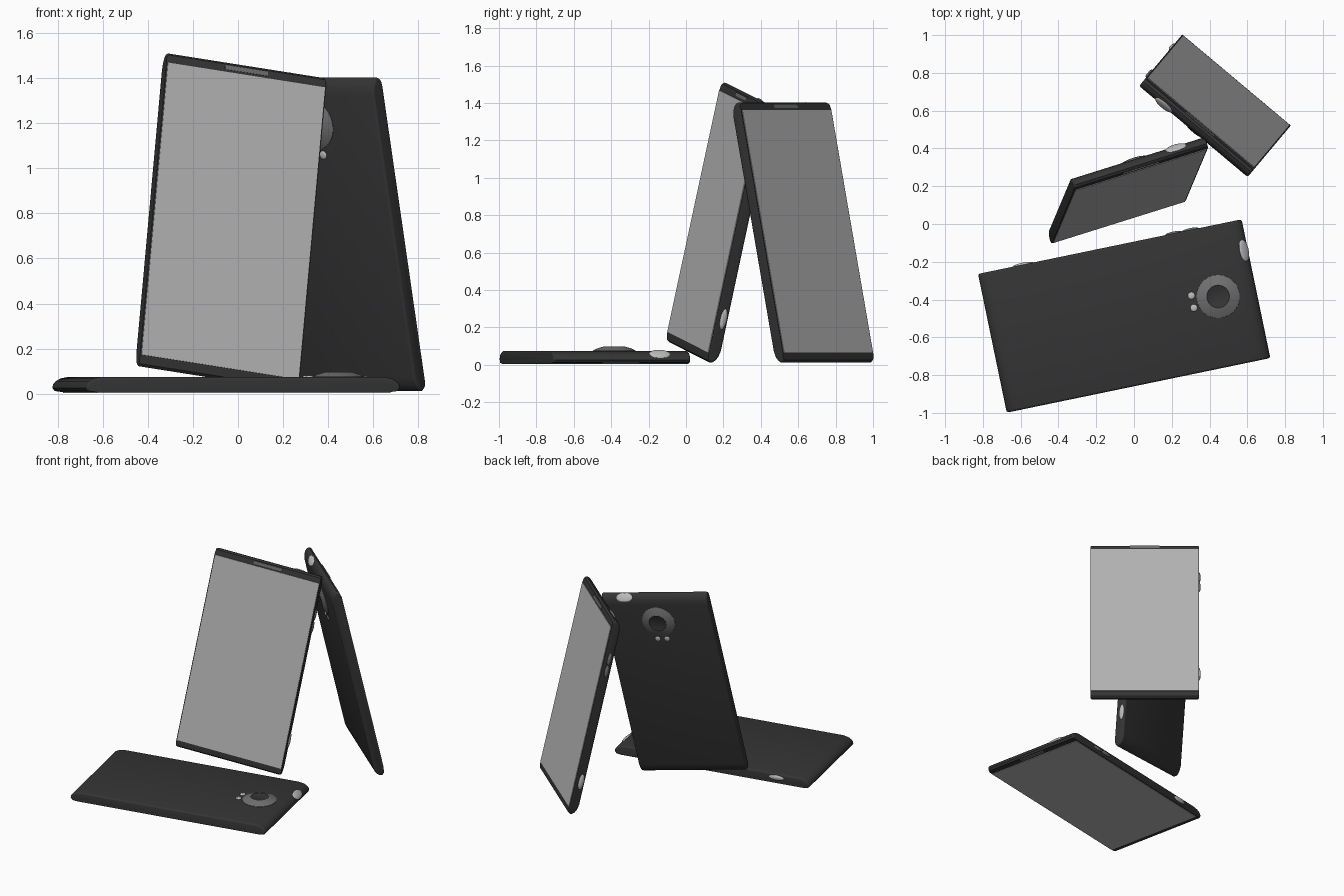
import bpy, bmesh, math
from mathutils import Matrix, Vector

if "Cube" in bpy.data.objects:
    bpy.data.objects.remove(bpy.data.objects["Cube"])


def material(name, v):
    m = bpy.data.materials.new(name)
    m.diffuse_color = (v, v, v, 1)
    m.use_nodes = True
    m.node_tree.nodes["Principled BSDF"].inputs["Base Color"].default_value = m.diffuse_color
    return m


BLACK = material("black_shell", 0.035)
SCREEN = material("grey_glass", 0.46)
RING = material("grey_metal", 0.16)
LIGHT = material("light_metal", 0.5)

W = 0.75  # phone width


def finish(bm, name, frame, *mats):
    bmesh.ops.recalc_face_normals(bm, faces=bm.faces)
    me = bpy.data.meshes.new(name)
    bm.to_mesh(me)
    bm.free()
    for m in mats:
        me.materials.append(m)
    ob = bpy.data.objects.new(name, me)
    bpy.context.collection.objects.link(ob)
    ob.matrix_world = frame
    bpy.context.view_layer.objects.active = ob
    bpy.ops.object.select_all(action='DESELECT')
    ob.select_set(True)
    bpy.ops.object.shade_smooth_by_angle(angle=math.radians(35))
    return ob


def plate(name, frame, mat, center, size):
    bm = bmesh.new()
    bmesh.ops.create_cube(bm, size=1, matrix=Matrix.Translation(center) @ Matrix.Diagonal((*size, 1)))
    return finish(bm, name, frame, mat)


def pebble(name, frame, mat, center, radii, tilt=0):
    bm = bmesh.new()
    m = Matrix.Translation(center) @ Matrix.Rotation(tilt, 4, 'X') @ Matrix.Diagonal((*radii, 1))
    bmesh.ops.create_uvsphere(bm, u_segments=20, v_segments=10, radius=1, matrix=m)
    return finish(bm, name, frame, mat)


def shell(name, frame):
    # side profile (length, depth) swept across the width, long edges softened
    half = [(0.667, 0), (0.703, 0.005), (0.7125, 0.018), (0.709, 0.034),
            (0.697, 0.048), (0.675, 0.060), (0.64, 0.067)]
    outline = half + [(-y, z) for y, z in reversed(half)]
    bm = bmesh.new()
    face = bm.faces.new([bm.verts.new((-W / 2, y, z)) for y, z in outline])
    ext = bmesh.ops.extrude_face_region(bm, geom=[face])
    moved = [v for v in ext["geom"] if isinstance(v, bmesh.types.BMVert)]
    bmesh.ops.translate(bm, verts=moved, vec=(W, 0, 0))
    rim = [e for e in bm.edges if abs(e.verts[0].co.x - e.verts[1].co.x) < 1e-6
           and max(v.co.z for v in e.verts) > 0.01]
    bmesh.ops.bevel(bm, geom=rim, offset=0.012, segments=3, profile=0.5, affect='EDGES',
                    clamp_overlap=True)
    return finish(bm, name, frame, BLACK)


def lathe(name, frame, center, profile, dark_inside):
    # domed disc made from stacked rings; the middle takes the second material
    n = 40
    bm = bmesh.new()
    rings = [[bm.verts.new((center[0] + r * math.cos(2 * math.pi * i / n),
                            center[1] + r * math.sin(2 * math.pi * i / n), center[2] + z))
              for i in range(n)] for r, z in profile]
    for a, b in zip(rings, rings[1:]):
        for i in range(n):
            f = bm.faces.new((a[i], a[(i + 1) % n], b[(i + 1) % n], b[i]))
            c = f.calc_center_median()
            f.material_index = int(math.hypot(c.x - center[0], c.y - center[1]) < dark_inside)
    bm.faces.new(rings[-1]).material_index = 1
    return finish(bm, name, frame, RING, BLACK)


def phone(label, center, up, back):
    # local frame: y runs to the top end, z out of the back, screen at z = 0
    y = Vector(up).normalized()
    z = Vector(back)
    z = (z - z.dot(y) * y).normalized()
    x = y.cross(z)
    frame = Matrix.Translation(center) @ Matrix((x, y, z)).transposed().to_4x4()

    shell(label + "_shell", frame)
    plate(label + "_screen", frame, SCREEN, (0, 0.002, -0.001), (W - 0.012, 1.33, 0.005))
    plate(label + "_earpiece", frame, RING, (0, 0.688, 0.003), (0.2, 0.02, 0.009))
    # camera dome and twin flash on the back
    lathe(label + "_camera", frame, (0, 0.508, 0.065),
          [(0.115, 0), (0.114, 0.004), (0.09, 0.015), (0.06, 0.024), (0.057, 0.022)], 0.059)
    for side in (-1, 1):
        pebble(label + "_flash", frame, LIGHT, (side * 0.033, 0.37, 0.067), (0.019, 0.019, 0.006))
    # top key on the rounded end, keys along one long edge
    pebble(label + "_top_key", frame, LIGHT, (-0.21, 0.692, 0.05), (0.058, 0.032, 0.009),
           math.radians(-42))
    pebble(label + "_lower_key", frame, LIGHT, (-W / 2, -0.47, 0.04), (0.01, 0.056, 0.018))
    for v in (0.345, 0.435):
        pebble(label + "_volume_key", frame, RING, (-W / 2, v, 0.038), (0.01, 0.045, 0.014))


phone("lying_phone", (-0.052, -0.487, 0.008), (0.98, 0.203, 0), (0, 0, 1))
phone("front_phone", (-0.022, 0.15, 0.764), (0.088, 0.209, 0.974), (-0.319, 0.931, -0.171))
phone("rear_phone", (0.447, 0.648, 0.712), (-0.141, -0.168, 0.976), (-0.627, -0.747, -0.219))
